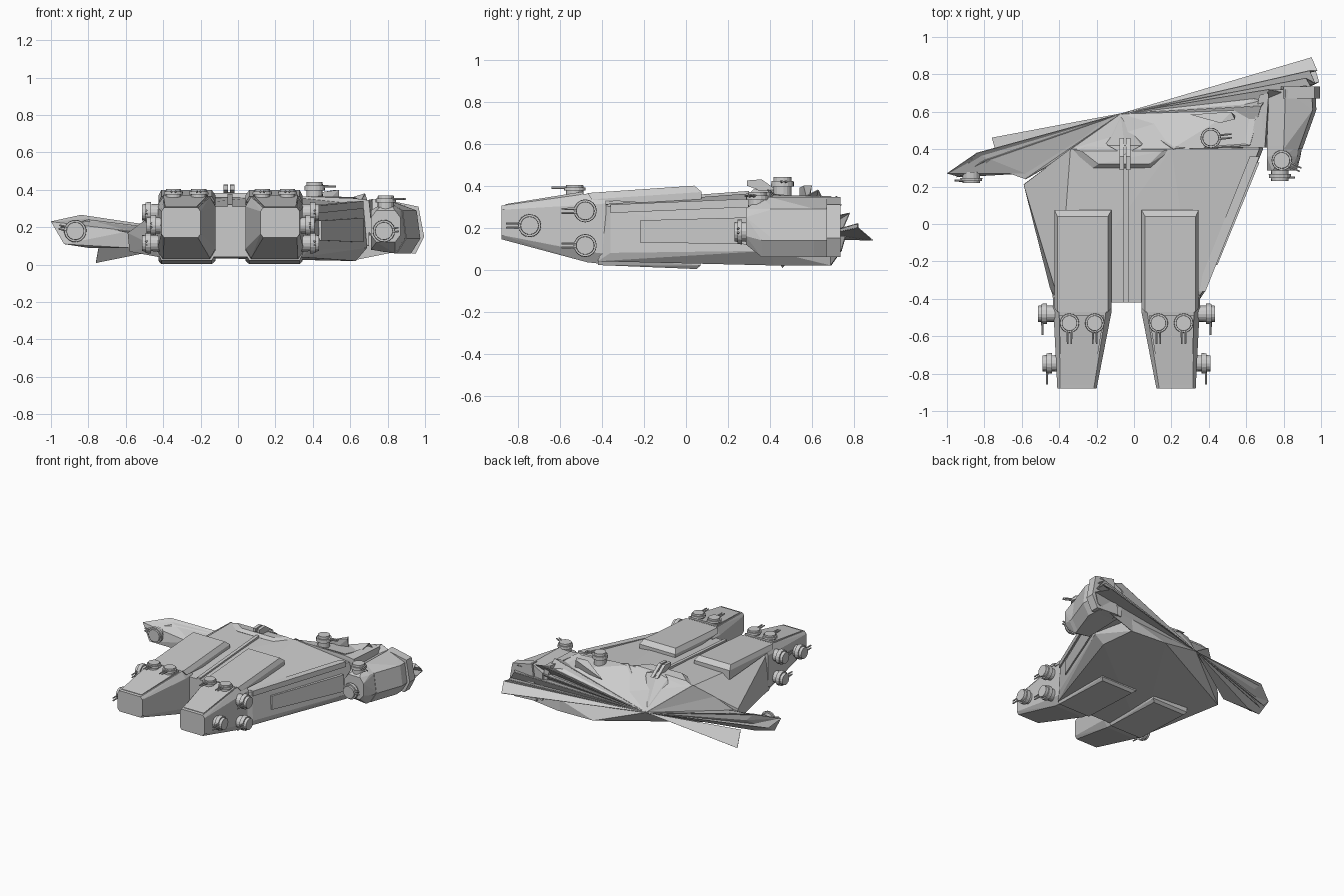
import bpy, bmesh, math
from mathutils import Vector, Matrix

CX = -0.04                       # symmetry line of the hull
APEX = (-0.07, 0.59, 0.15)       # point where all rear panels meet


def finish(name, bm):
    bmesh.ops.recalc_face_normals(bm, faces=bm.faces)
    me = bpy.data.meshes.new(name)
    bm.to_mesh(me)
    bm.free()
    ob = bpy.data.objects.new(name, me)
    bpy.context.collection.objects.link(ob)
    return ob


def solid(name, pts):
    """Faceted solid wrapped round a few corner points."""
    bm = bmesh.new()
    for p in pts:
        bm.verts.new(p)
    r = bmesh.ops.convex_hull(bm, input=bm.verts)
    junk = [g for g in set(r['geom_interior'] + r['geom_unused']) if isinstance(g, bmesh.types.BMVert)]
    bmesh.ops.delete(bm, geom=junk, context='VERTS')
    bmesh.ops.dissolve_limit(bm, angle_limit=0.03, verts=bm.verts, edges=bm.edges)
    return finish(name, bm)


def ring(y, x0, x1, z0, z1, cx, cz):
    """Chamfered rectangle in the xz plane."""
    return [(x, y, z) for x, z in (
        (x0 + cx, z0), (x1 - cx, z0), (x1, z0 + cz), (x1, z1 - cz),
        (x1 - cx, z1), (x0 + cx, z1), (x0, z1 - cz), (x0, z0 + cz))]


def turret(name, pos, axis, aim, r=0.052, h=0.045, barrel=0.085):
    """Round drum with a pair of barrels, standing along axis."""
    a, f = Vector(axis).normalized(), Vector(aim).normalized()
    s = f.cross(a)
    rot = Matrix((s, f, a)).transposed().to_4x4()
    m = Matrix.Translation(pos) @ rot
    bm = bmesh.new()
    for z, d, rad in ((h * .3, h, r * .8), (h * .72, h * .35, r), (h, h * .3, r * .8)):
        bmesh.ops.create_cone(bm, cap_ends=True, segments=16, radius1=rad, radius2=rad * .97,
                              depth=d, matrix=m @ Matrix.Translation((0, 0, z)))
    for sx in (-1, 1):
        bmesh.ops.create_cone(
            bm, cap_ends=True, segments=6, radius1=.007, radius2=.005, depth=barrel,
            matrix=m @ Matrix.Translation((sx * .010, r * .5 + barrel / 2, h * .85))
            @ Matrix.Rotation(-math.pi / 2, 4, 'X'))
    finish(name, bm)


# Main hull: deck, flared sides and a tail pulled to the apex
solid("hull", [
    (-.40, -.42, .31), (.32, -.42, .31), (-.42, -.42, .04), (.34, -.42, .04),
    (-.45, -.34, .10), (.38, -.36, .08), (.37, -.36, .30),
    (-.34, .40, .355), (.20, .40, .37), (.67, .40, .32), (.69, .40, .09),
    (-.59, .21, .17), (-.58, .22, .07), (.63, .42, .02), (.60, .69, .02), (.30, .70, .03),
    APEX, (.62, .69, .12)])

# Forward prongs with slabs running back over and under the hull
for side, nm in ((-1, "left"), (1, "right")):
    def mir(pts):
        return [(CX + side * x, y, z) for x, y, z in pts]
    solid(nm + "_prong", mir(ring(-.88, .16, .37, .145, .305, .015, .02)
                             + ring(-.47, .08, .39, .035, .362, .03, .05)
                             + ring(-.38, .08, .395, .025, .365, .03, .05)))
    solid(nm + "_prong_nose_plate", mir([
        (.18, -.86, .312), (.35, -.86, .312), (.12, -.49, .372), (.36, -.49, .372),
        (.18, -.86, .29), (.35, -.86, .29), (.12, -.49, .35), (.36, -.49, .35)]))
    solid(nm + "_top_slab", mir(
        [(x, -.47, .365) for x in (.10, .37)] + [(x, .04, .40) for x in (.10, .37)]
        + [(x, .075, .37) for x in (.08, .385)] + [(x, -.45, .335) for x in (.08, .385)]
        + [(x, .075, .30) for x in (.08, .385)]))
    solid(nm + "_keel_slab", mir(
        [(x, -.42, .022) for x in (.10, .37)] + [(x, .05, .003) for x in (.10, .37)]
        + [(x, .07, .02) for x in (.08, .385)] + [(x, -.42, .06) for x in (.08, .385)]
        + [(x, .07, .06) for x in (.08, .385)]))
    # Prong guns: two on top, three on the outer flank
    for i, x in enumerate((.17, .305)):
        turret(f"{nm}_top_gun_{i}", (CX + side * x, -.53, .352), (0, 0, 1), (0, -1, 0))
    for i, (x, y, z) in enumerate(((.38, -.48, .28), (.38, -.48, .115), (.355, -.745, .21))):
        turret(f"{nm}_flank_gun_{i}", (CX + side * x, y, z), (side, 0, 0), (0, -1, 0), .055, .082)

# Centre spine and raised bridge
solid("deck_spine", [(x, y, z + d) for x in (-.055, -.03) for d in (-.03, .012)
                     for y, z in ((-.42, .31), (.30, .363))])
solid("bridge", [(-.34, .40, .35), (-.22, .30, .36), (.09, .30, .36), (.21, .40, .36),
                 (-.28, .39, .372), (-.19, .32, .382), (.08, .32, .382), (.15, .39, .378),
                 (-.07, .58, .16), (-.06, .57, .15)])
solid("bridge_canopy", [(-.14, .42, .365), (.04, .42, .365), (-.05, .37, .39), (-.17, .46, .25),
                        (.06, .46, .25), (-.07, .57, .18), (-.05, .42, .385)])
for x in (-.065, -.03):
    solid("bridge_gun", [(x + a, y, z) for a in (-.012, .012)
                         for y, z in ((.29, .40), (.29, .425), (.36, .43), (.37, .37), (.46, .36))])

# Right flank panels and upper wing deck
solid("flank_panel", [(.37 + (y + .36) * .41 + o, y, z) for o in (-.03, .018)
                      for y, z in ((-.22, .13), (-.22, .235), (.33, .12), (.33, .25))])
solid("flank_rail", [(.37 + (y + .36) * .40 + o, y, z) for o in (-.04, .012)
                     for y, z in ((-.36, .27), (-.36, .31), (.36, .30), (.36, .34))])
solid("wing_deck", [(.20, .40, .37), (.62, .41, .355), (.70, .41, .33), (.70, .66, .31), (.64, .67, .32),
                    (.20, .40, .3), (.70, .41, .1), (.70, .68, .1), APEX])
solid("wing_bulkhead", [(.62, .41, .355), (.70, .41, .345), (.72, .70, .34), (.67, .69, .35),
                        (.64, .41, .25), (.72, .70, .15), (.72, .41, .15)])
solid("wing_fitting", [(.30, .585, .30), (.46, .54, .39), (.54, .56, .40), (.52, .60, .40),
                       (.46, .54, .32), (.54, .58, .32)])


# Right engine pod: narrow nose, faceted body sweeping outward to the tail
def pod_ring(y, dx, grow=0.0):
    return [(x + dx, y, z) for x, z in ((.71, .08), (.87 + grow, .06), (.92 + grow, .14),
                                        (.90 + grow, .29), (.80, .345), (.71, .29))]


solid("pod_nose", ring(.285, .71, .87, .12, .29, .03, .04) + pod_ring(.36, 0, -.03) + pod_ring(.42, 0, -.02))
solid("pod_body", pod_ring(.40, 0, -.02) + pod_ring(.61, .01, .045) + pod_ring(.72, .01, .04))
solid("pod_tail_collar", [(x, y, z) for y in (.67, .735) for x, z in (
    (.76, .07), (.95, .06), (.995, .15), (.965, .31), (.80, .345))])
turret("pod_top_gun", (.79, .34, .30), (0, 0, 1), (.9, -.45, 0), .055, .06)
turret("pod_front_gun", (.78, .30, .18), (0, -1, 0), (1, 0, .1), .06, .06, .05)
turret("wing_gun", (.41, .46, .355), (0, 0, 1), (1, .1, 0), .055, .075)

# Left wing: thin collapsed sliver and its gun
solid("left_wing", [APEX, (-.58, .27, .18), (-.58, .28, .09), (-.80, .29, .09), (-.93, .25, .11),
                    (-1.0, .27, .23), (-.83, .37, .25), (-.78, .38, .20)])
turret("left_wing_gun", (-.87, .27, .18), (0, -1, 0), (-1, 0, .25), .06, .045, .06)


# Pleated fans of thin panels sweeping from the apex to each wing tip
def fan(name, rim):
    bm = bmesh.new()
    for a, b in zip(rim, rim[1:]):
        bm.faces.new([bm.verts.new(p) for p in (APEX, a, b)])
    ob = finish(name, bm)
    mod = ob.modifiers.new("thin", 'SOLIDIFY')
    mod.thickness = .004
    mod.offset = 0


fan("right_tail_fan", [(.60, .69, .02), (.95, .74, .09), (.99, .76, .16), (.95, .89, .14), (.98, .82, .20),
                       (.94, .82, .22), (.97, .75, .20), (.92, .78, .27), (.97, .69, .25), (.92, .74, .31),
                       (.90, .68, .30), (.72, .72, .35), (.70, .66, .32), (.68, .63, .38), (.66, .56, .345),
                       (.62, .42, .36), (.44, .41, .365), (.30, .41, .36), (.21, .40, .38)])
fan("left_tail_fan", [(-.34, .40, .36), (-.46, .31, .27), (-.58, .24, .17), (-.78, .31, .21), (-.80, .34, .24),
                      (-.95, .25, .20), (-.84, .38, .265), (-1.0, .27, .23), (-.92, .31, .15)])
fan("left_tail_flap", [(-.76, .46, .01), (-.74, .39, .12)])
